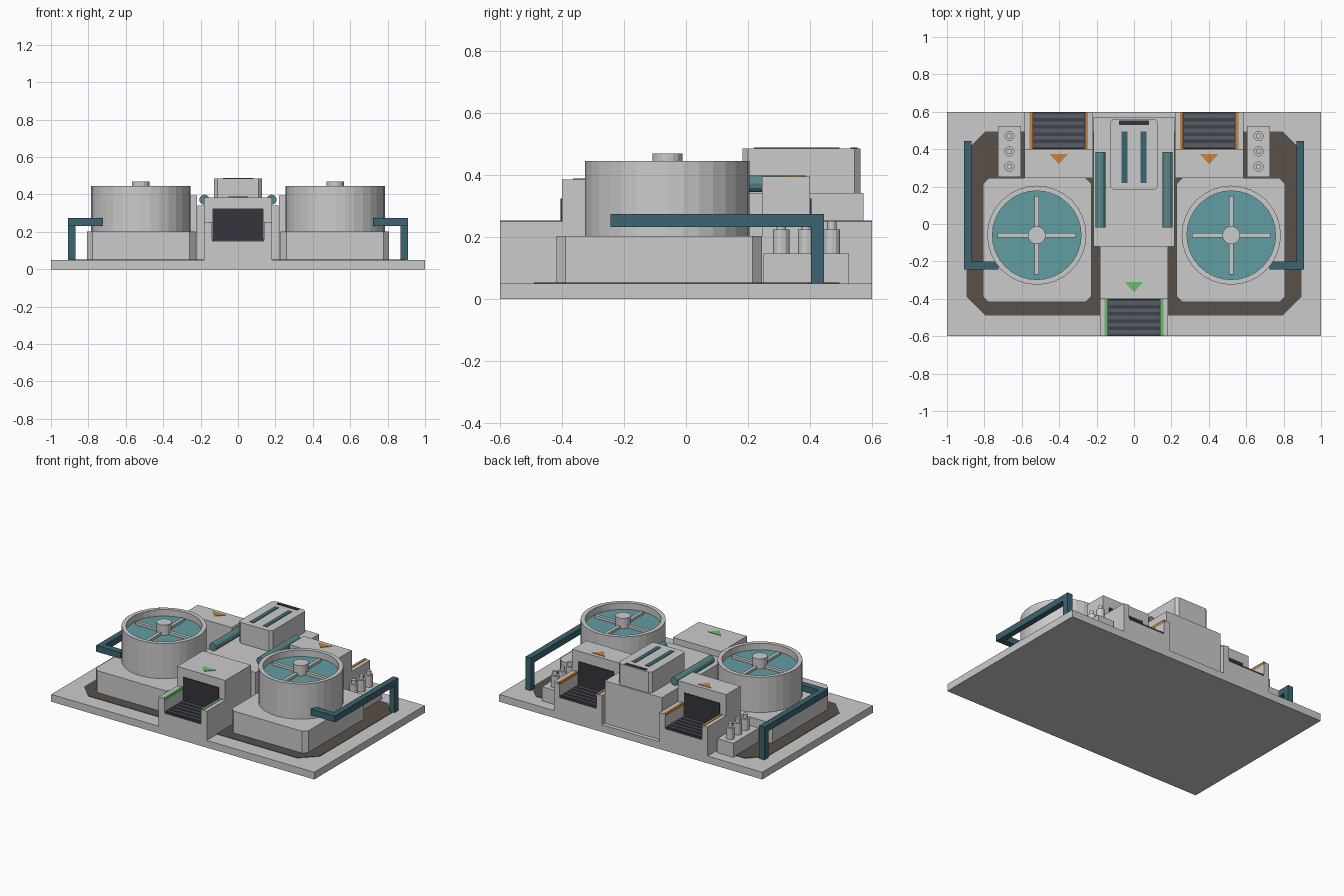
import bpy, bmesh, math
from mathutils import Matrix

if "Cube" in bpy.data.objects:
    bpy.data.objects.remove(bpy.data.objects["Cube"])


def mat(name, r, g, b):
    m = bpy.data.materials.new(name)
    m.diffuse_color = (r, g, b, 1)
    m.use_nodes = True
    m.node_tree.nodes["Principled BSDF"].inputs["Base Color"].default_value = m.diffuse_color
    return m


WATER = mat("water", 0.12, 0.34, 0.36)
TEAL = mat("teal_paint", 0.045, 0.13, 0.165)
TUBE = mat("tube_teal", 0.10, 0.25, 0.26)
BROWN = mat("brown_floor", 0.10, 0.08, 0.065)
DARK = mat("dark", 0.035, 0.035, 0.045)
BELT = mat("belt", 0.05, 0.055, 0.07)
SLAT = mat("slat", 0.10, 0.11, 0.13)
GREEN = mat("green", 0.15, 0.50, 0.15)
ORANGE = mat("orange", 0.55, 0.23, 0.06)


def finish(name, bm, material=None):
    bmesh.ops.recalc_face_normals(bm, faces=bm.faces)
    me = bpy.data.meshes.new(name)
    bm.to_mesh(me)
    bm.free()
    ob = bpy.data.objects.new(name, me)
    bpy.context.collection.objects.link(ob)
    if material:
        me.materials.append(material)
    return ob


def prism(name, pts, z0, z1, material=None):
    """Extrude a flat outline upward."""
    bm = bmesh.new()
    f = bm.faces.new([bm.verts.new((x, y, z0)) for x, y in pts])
    top = bmesh.ops.extrude_face_region(bm, geom=[f])["geom"]
    for v in top:
        if isinstance(v, bmesh.types.BMVert):
            v.co.z = z1
    return finish(name, bm, material)


def box(name, x0, x1, y0, y1, z0, z1, material=None, c=0):
    """Box, with vertical edges chamfered by c."""
    x0, x1 = min(x0, x1), max(x0, x1)
    if c:
        pts = [(x0 + c, y0), (x1 - c, y0), (x1, y0 + c), (x1, y1 - c),
               (x1 - c, y1), (x0 + c, y1), (x0, y1 - c), (x0, y0 + c)]
    else:
        pts = [(x0, y0), (x1, y0), (x1, y1), (x0, y1)]
    return prism(name, pts, z0, z1, material)


def lathe(name, profile, loc, sides, material=None):
    """Spin an (r, z) profile about a vertical axis."""
    bm = bmesh.new()
    vs = [bm.verts.new((r, 0, z)) for r, z in profile]
    es = [bm.edges.new(p) for p in zip(vs, vs[1:])]
    bmesh.ops.spin(bm, geom=vs + es, cent=(0, 0, 0), axis=(0, 0, 1),
                   angle=math.tau, steps=sides)
    bmesh.ops.remove_doubles(bm, verts=bm.verts, dist=1e-4)
    ob = finish(name, bm, material)
    ob.location = loc
    return ob


def conveyor(name, cx, s, y_end, hood_end, hood_top, color):
    """Belt port opening toward y = s*0.6, with hood behind it."""
    def b(part, x0, x1, ya, yb, z0, z1, m=None):
        box(f"{name}_{part}", cx + x0, cx + x1, min(ya, yb), max(ya, yb), z0, z1, m)
    yh = s * 0.40
    b("hood", -0.183, 0.183, yh, hood_end, 0.05, hood_top)
    b("bed", -0.14, 0.14, yh, y_end, 0.05, 0.148)
    b("belt", -0.14, 0.14, yh, y_end, 0.148, 0.16, BELT)
    b("opening", -0.135, 0.135, yh, yh + s * 0.005, 0.16, 0.325, DARK)
    for i in range(5):
        y = yh + s * (0.022 + 0.039 * i)
        b("slat", -0.135, 0.135, y - 0.01, y + 0.01, 0.16, 0.166, SLAT)
    for k in (-1, 1):
        b("wall", min(k * 0.14, k * 0.183), max(k * 0.14, k * 0.183), yh, y_end, 0.05, 0.25)
        b("guide_strip", min(k * 0.139, k * 0.157), max(k * 0.139, k * 0.157),
          yh, y_end, 0.235, 0.253, color)
    # direction marker on the hood
    y = -0.31 if s < 0 else 0.375
    prism(f"{name}_marker", [(cx - 0.05, y), (cx + 0.05, y), (cx, y - 0.055)],
          hood_top, hood_top + 0.003, color)


# base slab and brown floor
box("base", -1, 1, -0.6, 0.6, 0, 0.05)
box("floor_panel", -0.895, 0.895, -0.49, 0.495, 0.05, 0.053, BROWN, 0.1)

# central housing with upper unit
box("housing", -0.217, 0.217, -0.12, 0.572, 0.05, 0.342)
box("upper_unit", -0.127, 0.127, 0.182, 0.562, 0.342, 0.485, None, 0.018)
box("upper_slot", -0.08, 0.08, 0.53, 0.553, 0.485, 0.488, DARK)

# conveyor ports
conveyor("inlet", 0, -1, -0.6, -0.12, 0.385, GREEN)

for s in (-1, 1):
    conveyor("outlet", s * 0.402, 1, 0.6, 0.245, 0.395, ORANGE)
    box("upper_stripe", s * 0.035, s * 0.066, 0.22, 0.495, 0.485, 0.488, TEAL)

    # tank on its plinth
    cx, cy = s * 0.52, -0.06
    box("plinth", s * 0.228, s * 0.808, -0.418, 0.245, 0.05, 0.203, None, 0.03)
    lathe("tank", [(0, 0.2), (0.265, 0.2), (0.265, 0.445), (0.237, 0.445),
                   (0.237, 0.38), (0, 0.38)], (cx, cy, 0), 32)
    lathe("water", [(0.237, 0.385), (0.237, 0.4), (0, 0.4)], (cx, cy, 0), 32, WATER)
    box("spoke_x", cx - 0.21, cx + 0.21, cy - 0.011, cy + 0.011, 0.395, 0.418)
    box("spoke_y", cx - 0.011, cx + 0.011, cy - 0.21, cy + 0.21, 0.395, 0.417)
    lathe("hub", [(0, 0.39), (0.048, 0.39), (0.048, 0.47), (0, 0.47)], (cx, cy, 0), 16)

    # round tube lying on the housing
    tube = lathe("tube", [(0, -0.202), (0.027, -0.202), (0.027, 0.202), (0, 0.202)],
                 (s * 0.18, 0.184, 0.372), 12, TUBE)
    tube.rotation_euler.x = math.pi / 2

    # square side pipe: riser, run and elbow into the tank
    box("pipe_riser", s * 0.868, s * 0.908, 0.403, 0.445, 0.05, 0.232, TEAL)
    box("pipe_run", s * 0.868, s * 0.908, -0.243, 0.445, 0.232, 0.275, TEAL)
    box("pipe_elbow", s * 0.725, s * 0.868, -0.243, -0.2, 0.232, 0.275, TEAL)

    # bottle rack
    box("rack", s * 0.605, s * 0.728, 0.25, 0.525, 0.05, 0.147)
    for y in (0.307, 0.388, 0.47):
        lathe("bottle", [(0, 0.14), (0.027, 0.14), (0.027, 0.225), (0.015, 0.225),
                         (0.015, 0.252), (0, 0.252)], (s * 0.666, y, 0), 12)
